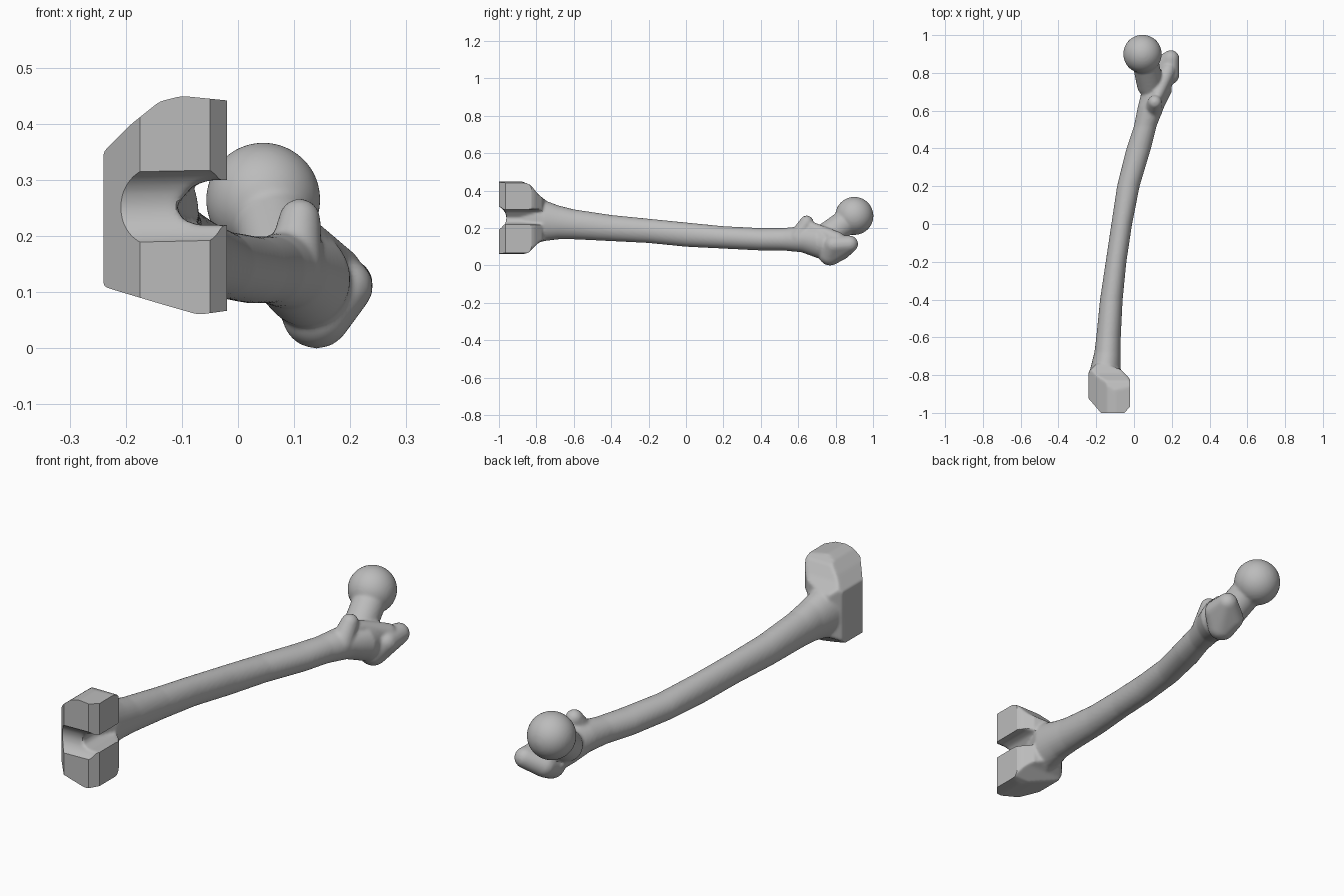
import bpy, bmesh, math
from mathutils import Vector

cube = bpy.data.objects.get("Cube")
if cube:
    bpy.data.objects.remove(cube)

bone_grey = bpy.data.materials.new("bone grey")
bone_grey.use_nodes = True
grey = (0.5, 0.5, 0.5, 1)
bone_grey.diffuse_color = grey
bone_grey.node_tree.nodes["Principled BSDF"].inputs["Base Color"].default_value = grey


def finish(bm, name):
    """Turn a bmesh into a scene object with consistent normals."""
    bmesh.ops.recalc_face_normals(bm, faces=bm.faces)
    mesh = bpy.data.meshes.new(name)
    bm.to_mesh(mesh)
    bm.free()
    mesh.materials.append(bone_grey)
    obj = bpy.data.objects.new(name, mesh)
    bpy.context.collection.objects.link(obj)
    return obj


def loft(name, rows, sides=32):
    """Rounded sections along y, each given by its bounding box."""
    bm = bmesh.new()
    rings = []
    for y, x0, x1, z0, z1 in rows:
        ring = []
        for i in range(sides):
            a = math.tau * i / sides
            x = (x0 + x1) / 2 + math.cos(a) * (x1 - x0) / 2
            z = (z0 + z1) / 2 + math.sin(a) * (z1 - z0) / 2
            ring.append(bm.verts.new((x, y, z)))
        rings.append(ring)
    for low, high in zip(rings, rings[1:]):
        for i in range(sides):
            j = (i + 1) % sides
            bm.faces.new((low[i], low[j], high[j], high[i]))
    bm.faces.new(rings[0])
    bm.faces.new(rings[-1])
    return finish(bm, name)


def blob(name, *balls):
    """Convex skin stretched around several balls (x, y, z, radius)."""
    bm = bmesh.new()
    for x, y, z, r in balls:
        ball = bmesh.ops.create_icosphere(bm, subdivisions=4, radius=r)
        bmesh.ops.translate(bm, verts=ball["verts"], vec=(x, y, z))
    if len(balls) > 1:
        hull = bmesh.ops.convex_hull(bm, input=bm.verts)
        inside = {v for v in hull["geom_interior"] if isinstance(v, bmesh.types.BMVert)}
        bmesh.ops.delete(bm, geom=list(inside), context="VERTS")
    return finish(bm, name)


def prism(name, axis, outline, start, end):
    """Outline in the two remaining axes, extruded along the given axis."""
    bm = bmesh.new()
    verts = []
    for a, b in outline:
        point = [a, b]
        point.insert(axis, start)
        verts.append(bm.verts.new(point))
    face = bm.faces.new(verts)
    top = bmesh.ops.extrude_face_region(bm, geom=[face])
    move = Vector((0, 0, 0))
    move[axis] = end - start
    bmesh.ops.translate(bm, vec=move,
                        verts=[v for v in top["geom"] if isinstance(v, bmesh.types.BMVert)])
    return finish(bm, name)


def apply(obj, modifier):
    bpy.context.view_layer.objects.active = obj
    bpy.ops.object.modifier_apply(modifier=modifier.name)


def combine(obj, tool, operation):
    mod = obj.modifiers.new("combine", "BOOLEAN")
    mod.operation = operation
    mod.solver = "EXACT"
    mod.object = tool
    apply(obj, mod)
    bpy.data.objects.remove(tool)


# Long shaft, flaring at the knee end
shaft = loft("femur", [
    (-0.90, -0.23, -0.11, 0.10, 0.40),
    (-0.82, -0.24, -0.09, 0.11, 0.39),
    (-0.76, -0.23, -0.07, 0.13, 0.35),
    (-0.68, -0.21, -0.07, 0.14, 0.32),
    (-0.60, -0.20, -0.07, 0.14, 0.30),
    (-0.40, -0.18, -0.06, 0.13, 0.27),
    (-0.20, -0.15, -0.04, 0.12, 0.25),
    (0.00, -0.12, -0.01, 0.10, 0.23),
    (0.20, -0.09, 0.03, 0.09, 0.21),
    (0.40, -0.04, 0.09, 0.08, 0.20),
    (0.52, 0.00, 0.12, 0.08, 0.20),
    (0.62, 0.02, 0.16, 0.07, 0.21),
    (0.70, 0.04, 0.20, 0.04, 0.21),
    (0.78, 0.06, 0.20, 0.03, 0.19),
])

# Paired knee condyles: three silhouettes intersected
condyles = prism("condyles", 1, [
    (-0.24, 0.35), (-0.19, 0.40), (-0.14, 0.44), (-0.10, 0.45), (0, 0.44), (0, 0.30),
    (-0.05, 0.30), (-0.08, 0.29), (-0.11, 0.255), (-0.10, 0.23), (-0.07, 0.22), (0, 0.22),
    (0, 0.07), (-0.07, 0.06), (-0.14, 0.08), (-0.24, 0.11)], -1.03, -0.7)
plan = prism("plan", 2, [
    (-0.24, -1.03), (0, -1.03), (0, -0.86), (-0.03, -0.81), (-0.07, -0.77),
    (-0.15, -0.74), (-0.20, -0.74), (-0.24, -0.78)], 0, 0.5)
side = prism("side", 0, [
    (-1.03, 0.06), (-0.9, 0.05), (-0.84, 0.07), (-0.79, 0.12), (-0.74, 0.15),
    (-0.74, 0.34), (-0.79, 0.38), (-0.83, 0.43), (-0.88, 0.45), (-1.03, 0.45)], -0.3, 0.1)
groove = blob("groove", (-0.28, -1.03, 0.25, 0.07), (-0.05, -1.03, 0.255, 0.07))
combine(condyles, plan, "INTERSECT")
combine(condyles, side, "INTERSECT")
combine(condyles, groove, "DIFFERENCE")

# Hip end: ball, neck and the muscle attachments
parts = [
    condyles,
    blob("head", (0.045, 0.9, 0.265, 0.102)),
    blob("neck", (0.06, 0.86, 0.235, 0.07), (0.085, 0.74, 0.15, 0.07)),
    blob("greater_trochanter", (0.14, 0.77, 0.062, 0.062), (0.13, 0.83, 0.08, 0.05),
         (0.19, 0.79, 0.11, 0.05), (0.195, 0.875, 0.115, 0.045)),
    blob("lesser_trochanter", (0.11, 0.645, 0.23, 0.037), (0.10, 0.6, 0.15, 0.05)),
    blob("trochanter_crest", (0.125, 0.68, 0.20, 0.03), (0.18, 0.81, 0.14, 0.04)),
]

# Fuse the parts into one smooth skin
bpy.ops.object.select_all(action="DESELECT")
for part in parts + [shaft]:
    part.select_set(True)
bpy.context.view_layer.objects.active = shaft
bpy.ops.object.join()
fuse = shaft.modifiers.new("fuse", "REMESH")
fuse.mode = "VOXEL"
fuse.voxel_size = 0.007
apply(shaft, fuse)
soften = shaft.modifiers.new("soften", "SMOOTH")
soften.factor = 0.5
soften.iterations = 6
apply(shaft, soften)

# Crisp flat cuts around the knee end
trim = prism("trim", 2, [
    (-0.4, -1.2), (0.1, -1.2), (0.1, -0.78), (-0.02, -0.78), (-0.02, -0.965),
    (-0.05, -1), (-0.175, -1), (-0.235, -0.93), (-0.4, -0.74)], -0.2, 0.7)
combine(shaft, trim, "DIFFERENCE")

# Rest on the ground and shade smooth between the cuts
lowest = min(v.co.z for v in shaft.data.vertices)
for v in shaft.data.vertices:
    v.co.z -= lowest
shaft.data.materials.clear()
shaft.data.materials.append(bone_grey)
bpy.ops.object.select_all(action="DESELECT")
shaft.select_set(True)
bpy.context.view_layer.objects.active = shaft
bpy.ops.object.shade_smooth_by_angle(angle=math.radians(30))
